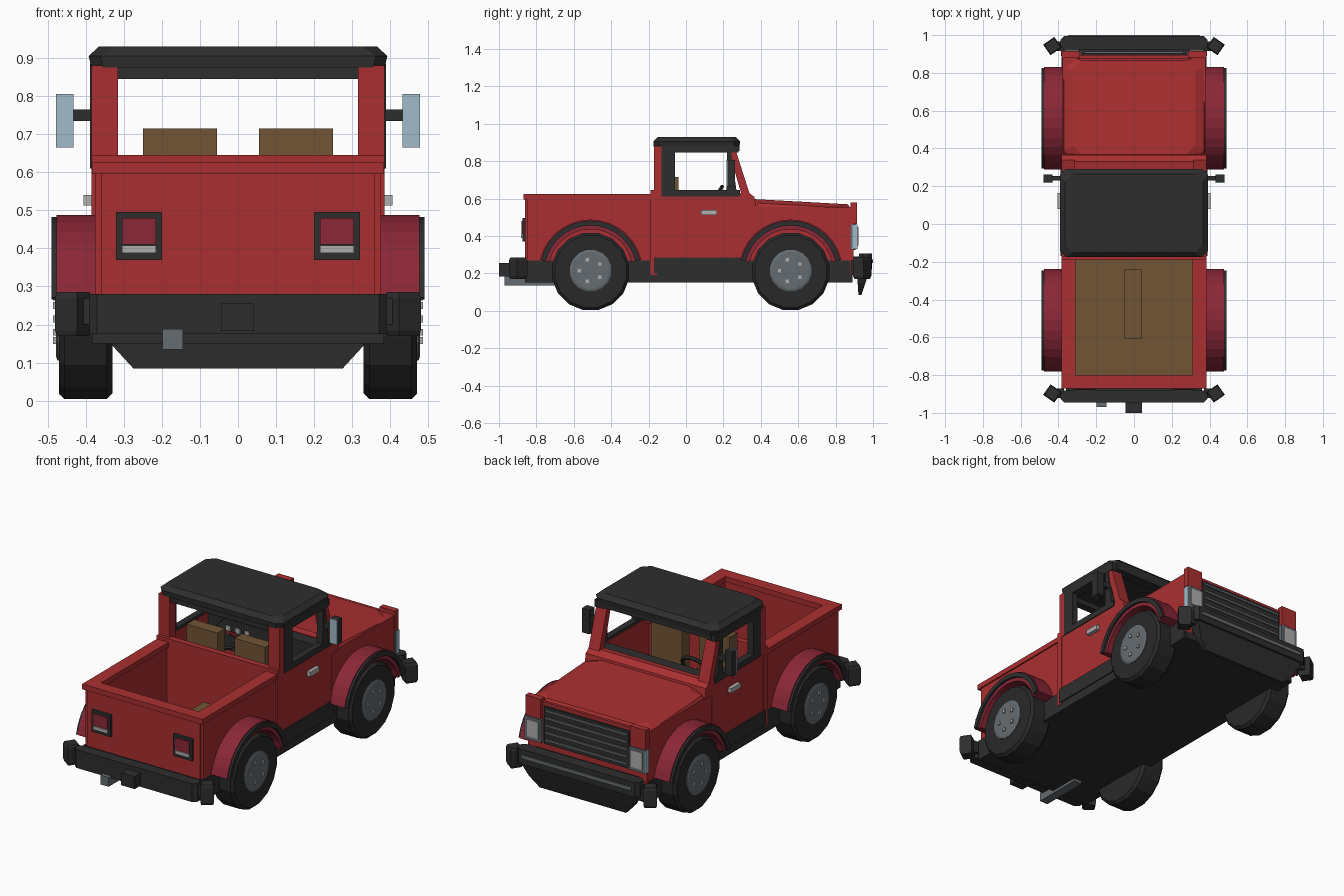
import bpy, bmesh, math
from mathutils import Matrix, Vector

cube = bpy.data.objects.get("Cube")
if cube:
    bpy.data.objects.remove(cube)


def material(name, r, g, b):
    m = bpy.data.materials.new(name)
    m.use_nodes = True
    m.diffuse_color = (r, g, b, 1)
    m.node_tree.nodes["Principled BSDF"].inputs["Base Color"].default_value = (r, g, b, 1)
    return m


RED = material("body red", .40, .028, .03)
CRIMSON = material("fender crimson", .26, .02, .038)
BLACK = material("trim black", .027, .027, .027)
TYRE = material("tyre black", .022, .022, .022)
BROWN = material("tan brown", .165, .09, .036)
GREY = material("metal grey", .13, .15, .165)
LIGHT = material("light grey", .43, .43, .43)
GLASS = material("mirror blue", .36, .50, .58)


def loft(name, rings, mat, move=None):
    """Skin a stack of equal-sized rings and cap both ends."""
    bm = bmesh.new()
    rows = [[bm.verts.new(p) for p in ring] for ring in rings]
    n = len(rows[0])
    for a, b in zip(rows, rows[1:]):
        for i in range(n):
            j = (i + 1) % n
            bm.faces.new((a[i], a[j], b[j], b[i]))
    bm.faces.new(rows[0])
    bm.faces.new(rows[-1])
    if move:
        bm.transform(move)
    bmesh.ops.recalc_face_normals(bm, faces=bm.faces)
    me = bpy.data.meshes.new(name)
    bm.to_mesh(me)
    bm.free()
    me.materials.append(mat)
    ob = bpy.data.objects.new(name, me)
    bpy.context.collection.objects.link(ob)
    return ob


def prism(name, x0, x1, profile, mat):
    """Extrude a (y, z) profile along x."""
    return loft(name, [[(x, y, z) for y, z in profile] for x in (x0, x1)], mat)


def box(name, x0, x1, y0, y1, z0, z1, mat):
    return prism(name, x0, x1, [(y0, z0), (y1, z0), (y1, z1), (y0, z1)], mat)


def pair(make, name, x0, x1, *rest):
    """Build a part on both sides."""
    for s, side in ((1, "left_"), (-1, "right_")):
        make(side + name, s * x0, s * x1, *rest)


def octagon(x, y0, y1, z, c):
    return [(-x + c, y0, z), (x - c, y0, z), (x, y0 + c, z), (x, y1 - c, z),
            (x - c, y1, z), (-x + c, y1, z), (-x, y1 - c, z), (-x, y0 + c, z)]


def circle(y, z, r, n):
    return [(y + r * math.cos(math.tau * (i + .5) / n), z + r * math.sin(math.tau * (i + .5) / n))
            for i in range(n)]


def arc(y, r, n=14, start=13):
    a = [math.radians(start + (180 - 2 * start) * i / n) for i in range(n + 1)]
    return [(y + r * math.cos(t), .21 + r * math.sin(t)) for t in a]


def arch(name, x0, x1, y, r0, r1, mat):
    prism(name, x0, x1, arc(y, r1) + arc(y, r0)[::-1], mat)


# Chassis and sills
box("chassis", -.375, .375, -.86, .89, .15, .19, BLACK)
pair(box, "sill", .34, .383, -.86, .88, .15, .27, BLACK)
pair(box, "door_step", .34, .39, -.17, .31, .20, .285, BLACK)

# Cargo bed
box("bed_floor", -.32, .32, -.81, -.19, .18, .20, BROWN)
box("bed_crate", -.05, .04, -.61, -.24, .19, .37, BROWN)
pair(box, "bed_side", .32, .375, -.85, -.18, .19, .60, RED)
pair(box, "bed_rim", .31, .383, -.87, -.18, .595, .625, RED)
box("tailgate", -.36, .36, -.86, -.81, .19, .60, RED)
box("tailgate_rim", -.38, .38, -.87, -.80, .595, .625, RED)

# Tail lights
for s in (-1, 1):
    c = s * .26
    box("taillight_frame", c - .06, c + .06, -.875, -.85, .37, .495, BLACK)
    box("taillight_lens", c - .045, c + .045, -.88, -.87, .41, .48, CRIMSON)
    box("reverse_light", c - .045, c + .045, -.882, -.87, .388, .407, LIGHT)

# Cab shell
box("cab_back_wall", -.385, .385, -.19, -.155, .19, .645, RED)
pair(box, "door", .345, .383, -.17, .31, .27, .63, RED)
pair(box, "rear_pillar", .315, .385, -.172, -.12, .61, .88, RED)
pair(box, "window_sill", .35, .388, -.13, .29, .61, .645, BLACK)
pair(box, "window_rear_post", .35, .388, -.13, -.06, .64, .86, BLACK)
pair(box, "window_header", .33, .388, -.13, .28, .845, .885, BLACK)
pair(prism, "window_front_post", .35, .388, [(.215, .64), (.27, .64), (.24, .86), (.22, .86)], BLACK)
pair(prism, "windshield_pillar", .315, .383, [(.225, .87), (.262, .87), (.345, .61), (.30, .61)], RED)
box("rear_header", -.33, .33, -.165, -.12, .845, .885, BLACK)
box("front_header", -.36, .36, .225, .285, .855, .885, BLACK)
loft("roof", [octagon(.385, -.172, .285, .875, .03), octagon(.392, -.175, .29, .905, .03),
              octagon(.365, -.15, .265, .93, .04)], BLACK)
pair(box, "door_handle", .383, .405, .08, .165, .513, .54, LIGHT)

# Cab interior
box("cab_floor", -.35, .35, -.16, .32, .19, .21, BLACK)
pair(box, "seat_back", .055, .25, -.11, -.04, .25, .715, BROWN)
pair(box, "seat_cushion", .055, .25, -.04, .12, .21, .42, BROWN)
box("dashboard", -.345, .345, .22, .33, .45, .625, BLACK)
for i in range(3):
    box("gauge", -.23 + i * .06, -.20 + i * .06, .214, .222, .56, .59, LIGHT)
prism("steering_column", -.18, -.16, [(.15, .58), (.15, .60), (.24, .55), (.24, .52)], RED)
bpy.ops.mesh.primitive_torus_add(major_segments=12, minor_segments=6, major_radius=.085,
                                 minor_radius=.011, location=(-.17, .15, .59),
                                 rotation=(math.radians(60), 0, 0))
bpy.context.object.name = "steering_wheel"
bpy.context.object.data.materials.append(BLACK)

# Side mirrors
pair(box, "mirror_arm", .38, .435, .23, .255, .735, .765, BLACK)
pair(box, "mirror_housing", .432, .478, .222, .262, .665, .805, BLACK)
pair(box, "mirror_glass", .432, .478, .216, .223, .665, .805, GLASS)

# Engine bay and hood
box("engine_bay", -.378, .378, .31, .885, .19, .555, RED)
prism("cowl", -.383, .383, [(.29, .55), (.375, .55), (.365, .61), (.33, .635), (.29, .63)], RED)
hood = loft("hood", [octagon(.378, .335, .885, .55, .03), octagon(.37, .34, .88, .575, .05),
                     octagon(.325, .365, .865, .595, .05)], RED)
for v in hood.data.vertices:  # slope towards the nose
    if v.co.z > .56:
        v.co.z -= (v.co.y - .40) * .055

# Nose, grille and headlights
box("nose_panel", -.378, .378, .88, .895, .27, .56, RED)
pair(box, "nose_corner", .285, .383, .88, .915, .465, .58, RED)
box("grille", -.272, .272, .88, .905, .325, .54, BLACK)
for i in range(5):
    z = .345 + i * .042
    box("grille_bar", -.262, .262, .90, .912, z, z + .012, GREY)
pair(box, "headlight_bezel", .28, .382, .88, .918, .33, .462, GREY)
pair(box, "headlight_lens", .295, .367, .91, .923, .35, .447, LIGHT)
pair(box, "side_marker", .378, .386, .89, .917, .33, .46, GLASS)

# Bumpers with angled end posts
loft("front_bumper", [octagon(.39, .925, .994, z, .02) for z in (.22, .305)], BLACK)
box("front_bumper_stripe", -.35, .35, .99, 1.0, .255, .275, GREY)
box("front_bumper_mount", -.33, .33, .88, .94, .19, .29, BLACK)
loft("front_skirt", [[(-x, a, z), (x, a, z), (x, b, z), (-x, b, z)] for x, a, b, z in
                     ((.37, .915, .985, .23), (.33, .918, .958, .145), (.275, .922, .938, .085))], BLACK)
loft("rear_bumper", [octagon(.39, -.945, -.882, z, .02) for z in (.175, .28)], BLACK)
box("rear_bumper_mount", -.36, .36, -.90, -.85, .175, .27, BLACK)
box("tow_hitch", -.045, .042, -1.0, -.93, .183, .255, BLACK)
box("exhaust_pipe", -.198, -.145, -.97, -.68, .135, .188, GREY)
for s in (-1, 1):
    for y, turn in ((.942, -35), (-.897, 35)):
        place = Matrix.Translation((s * .432, y, .235)) @ Matrix.Rotation(math.radians(s * turn), 4, 'Z')
        rings = [[(x * k, w * k, z) for x, w in ((-.036, -.034), (.036, -.034), (.036, .034), (-.036, .034))]
                 for k, z in ((.85, -.065), (1, -.05), (1, .035), (.85, .05))]
        loft("bumper_post", rings, BLACK, place)
        box("bumper_bracket", s * .37, s * .42, y - .025, y + .025, .20, .27, BLACK)

# Wheels and fender arches
for y, end in ((-.51, "rear"), (.56, "front")):
    for s in (-1, 1):
        tyre = [(.33, .195), (.345, .21), (.455, .21), (.47, .195)]
        loft(end + "_tyre", [[(s * x, a, b) for a, b in circle(y, .21, r, 16)] for x, r in tyre], TYRE)
        loft(end + "_hub", [[(s * x, a, b) for a, b in circle(y, .215, r, 16)]
                            for x, r in ((.46, .112), (.474, .112), (.478, .10))], GREY)
        for a, b in circle(y, .215, .06, 5):
            box("wheel_nut", s * .47, s * .485, a - .009, a + .009, b - .009, b + .009, LIGHT)
    pair(arch, end + "_fender", .36, .476, y, .226, .278, CRIMSON)
    pair(arch, end + "_fender_lip", .47, .489, y, .246, .272, BLACK)
